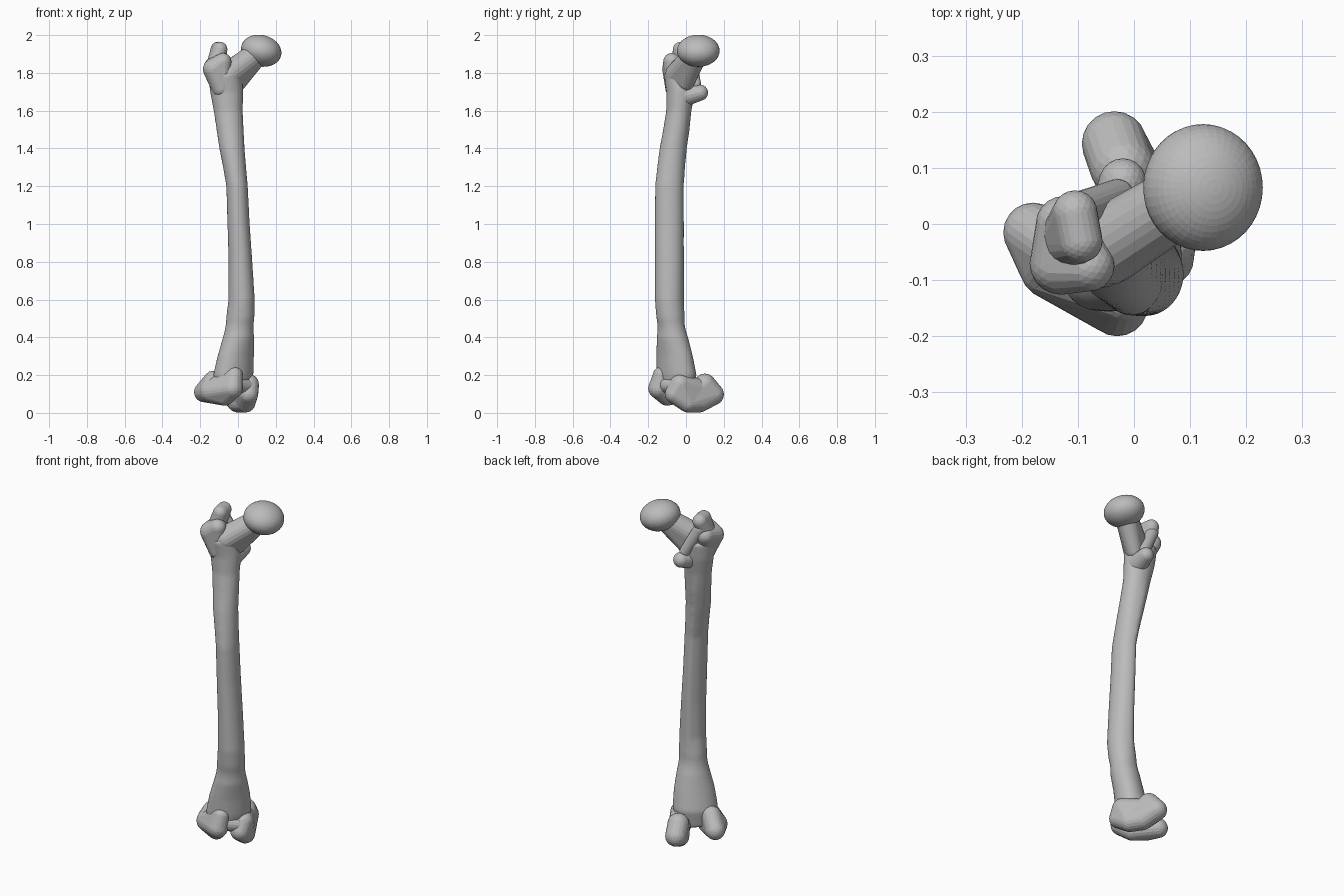
import bpy, bmesh, math
from mathutils import Vector, Matrix

cube = bpy.data.objects.get("Cube")
if cube:
    bpy.data.objects.remove(cube, do_unlink=True)

# Single bone grey material
grey = bpy.data.materials.new("bone_grey")
grey.use_nodes = True
grey.diffuse_color = (0.5, 0.5, 0.5, 1)
grey.node_tree.nodes["Principled BSDF"].inputs["Base Color"].default_value = (0.5, 0.5, 0.5, 1)

parts = []


def finish(bm, name):
    bmesh.ops.recalc_face_normals(bm, faces=bm.faces)
    mesh = bpy.data.meshes.new(name)
    bm.to_mesh(mesh)
    bm.free()
    mesh.materials.append(grey)
    obj = bpy.data.objects.new(name, mesh)
    bpy.context.collection.objects.link(obj)
    parts.append(obj)


def hull(name, *balls):
    """Convex skin around balls given as (x, y, z, radius)."""
    bm = bmesh.new()
    src = bmesh.new()
    bmesh.ops.create_icosphere(src, subdivisions=3, radius=1)
    for x, y, z, r in balls:
        for v in src.verts:
            bm.verts.new(v.co * r + Vector((x, y, z)))
    src.free()
    res = bmesh.ops.convex_hull(bm, input=bm.verts)
    bmesh.ops.delete(bm, geom=[v for v in bm.verts if not v.link_faces], context='VERTS')
    finish(bm, name)


def loft(name, rings, sides=40):
    """Closed tube through elliptical rings (z, cx, cy, a, b, turn) with a raised back ridge."""
    bm = bmesh.new()
    loops = []
    for z, cx, cy, a, b, turn in rings:
        t = math.radians(turn)
        ridge = 0.1 if 0.5 < z < 1.6 else 0.0
        loop = []
        for i in range(sides):
            u = math.tau * i / sides
            d = u + t - math.radians(105)
            k = 1 + ridge * math.exp(-(d / 0.3) ** 2)
            p = Matrix.Rotation(t, 2) @ Vector((a * math.cos(u) * k, b * math.sin(u) * k))
            loop.append(bm.verts.new((cx + p.x, cy + p.y, z)))
        loops.append(loop)
    for low, high in zip(loops, loops[1:]):
        for i in range(sides):
            j = (i + 1) % sides
            bm.faces.new((low[i], low[j], high[j], high[i]))
    bm.faces.new(loops[0][::-1])
    bm.faces.new(loops[-1])
    finish(bm, name)


# Bowed shaft, flaring and twisting toward the knee end
loft("shaft", [
    (0.10, -0.03, -0.05, 0.10, 0.07, 45),
    (0.20, -0.025, -0.05, 0.122, 0.088, 45),
    (0.30, -0.012, -0.06, 0.11, 0.081, 45),
    (0.40, 0.003, -0.072, 0.088, 0.078, 45),
    (0.50, 0.012, -0.082, 0.075, 0.075, 0),
    (0.60, 0.019, -0.09, 0.07, 0.075, 0),
    (0.80, 0.013, -0.09, 0.063, 0.075, 0),
    (1.00, 0.003, -0.09, 0.059, 0.075, 0),
    (1.20, -0.005, -0.09, 0.057, 0.074, 0),
    (1.30, -0.018, -0.081, 0.061, 0.072, 0),
    (1.40, -0.032, -0.07, 0.067, 0.070, 0),
    (1.50, -0.042, -0.053, 0.072, 0.068, 0),
    (1.60, -0.052, -0.038, 0.077, 0.067, 0),
    (1.70, -0.06, -0.028, 0.088, 0.076, 0),
    (1.80, -0.07, -0.03, 0.09, 0.088, 0)])

# Ball head, flattened and tilted
bm = bmesh.new()
bmesh.ops.create_uvsphere(
    bm, u_segments=40, v_segments=24, radius=1,
    matrix=Matrix.Translation((0.123, 0.065, 1.917))
    @ Matrix.Rotation(math.radians(14), 4, 'Y') @ Matrix.Diagonal((0.108, 0.113, 0.083, 1)))
finish(bm, "head")

# Neck and the bumps around the hip end
hull("neck", (-0.05, -0.04, 1.79, 0.07), (0.11, 0.06, 1.91, 0.06), (0.0, 0.0, 1.75, 0.045))
hull("greater_bump", (-0.13, -0.07, 1.82, 0.056), (-0.125, 0.0, 1.84, 0.05),
     (-0.09, -0.06, 1.72, 0.05), (-0.08, -0.075, 1.86, 0.045))
hull("greater_bump_tip", (-0.105, 0.02, 1.925, 0.04), (-0.095, -0.03, 1.925, 0.039),
     (-0.12, -0.03, 1.83, 0.05))
hull("lesser_bump", (-0.02, 0.075, 1.695, 0.042), (-0.03, 0.0, 1.68, 0.055))
hull("back_crest", (-0.105, 0.02, 1.88, 0.035), (-0.03, 0.05, 1.74, 0.03))

# Inner condyle
hull("inner_condyle_back", (-0.035, 0.143, 0.098, 0.058), (-0.02, 0.1, 0.15, 0.058),
     (0.0, 0.07, 0.06, 0.058), (0.04, 0.01, 0.055, 0.053))
hull("inner_condyle_front", (0.04, 0.01, 0.055, 0.053), (0.055, -0.06, 0.1, 0.052),
     (0.055, -0.03, 0.15, 0.056), (-0.01, 0.08, 0.12, 0.058))

# Outer condyle
hull("outer_condyle_back", (-0.18, -0.015, 0.11, 0.053), (-0.145, -0.075, 0.115, 0.06),
     (-0.13, -0.05, 0.17, 0.053), (-0.07, -0.1, 0.09, 0.052))
hull("outer_condyle_front", (-0.03, -0.145, 0.13, 0.055), (-0.02, -0.13, 0.2, 0.045),
     (-0.145, -0.075, 0.115, 0.06), (-0.07, -0.1, 0.09, 0.052))

# Groove floor joining the condyles in front
hull("front_groove", (-0.02, -0.12, 0.15, 0.042), (0.045, -0.06, 0.14, 0.042))

# Fuse everything into one smooth skin
for obj in bpy.context.view_layer.objects:
    obj.select_set(obj in parts)
bone = parts[0]
bpy.context.view_layer.objects.active = bone
bpy.ops.object.join()
bone.name = "thigh_bone"
remesh = bone.modifiers.new("fuse", 'REMESH')
remesh.mode = 'VOXEL'
remesh.voxel_size = 0.008
remesh.use_smooth_shade = True
smooth = bone.modifiers.new("soften", 'SMOOTH')
smooth.factor = 0.5
smooth.iterations = 14
for mod in ("fuse", "soften"):
    bpy.ops.object.modifier_apply(modifier=mod)
bpy.ops.object.shade_smooth()
